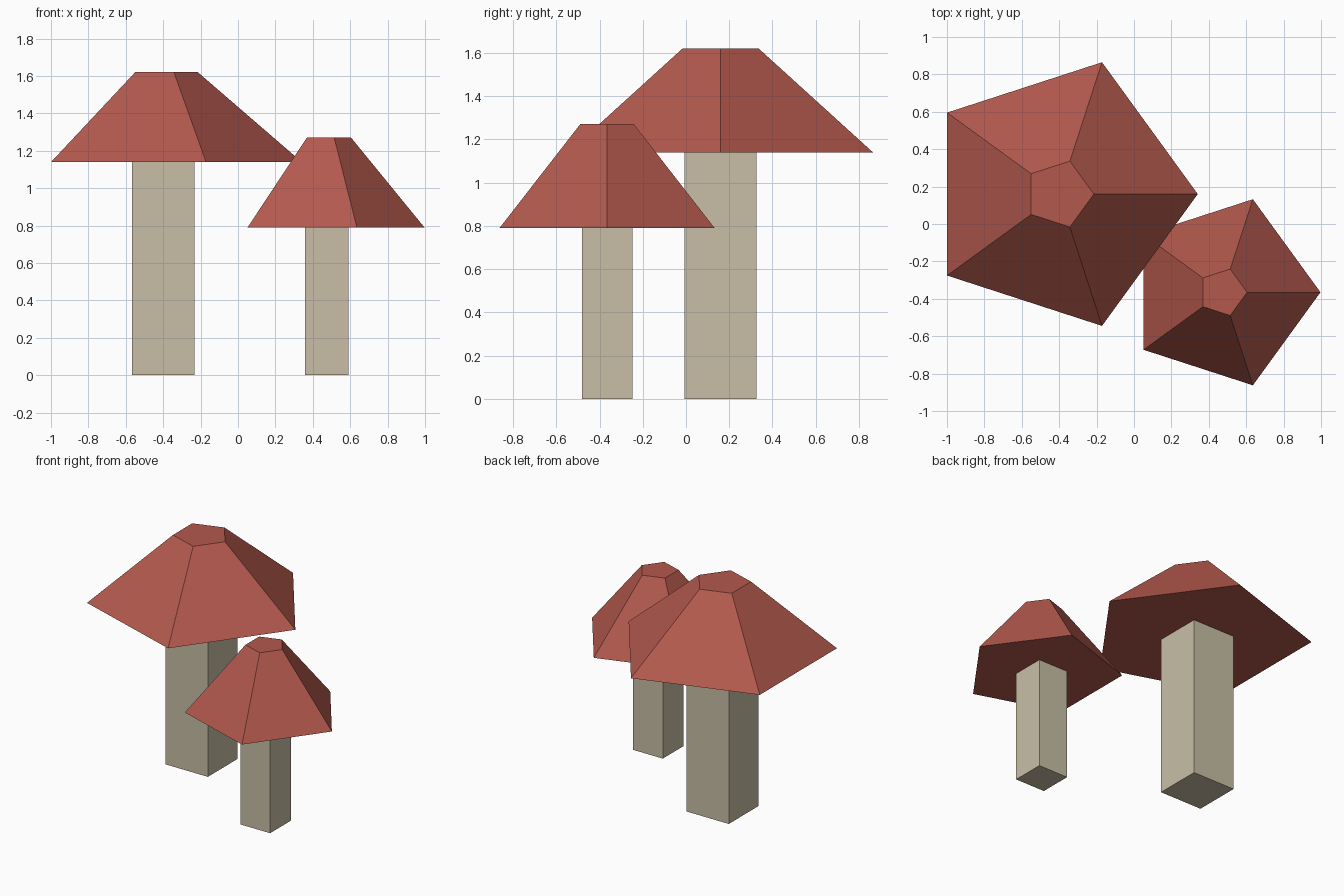
import bpy

if "Cube" in bpy.data.objects:
    bpy.data.objects.remove(bpy.data.objects["Cube"])


def material(name, color):
    m = bpy.data.materials.new(name)
    m.diffuse_color = color
    m.use_nodes = True
    m.node_tree.nodes["Principled BSDF"].inputs["Base Color"].default_value = m.diffuse_color
    return m


stem_mat = material("stem_cream", (0.58, 0.52, 0.38, 1))
cap_mat = material("cap_red", (0.45, 0.10, 0.075, 1))


def finish(name, mat):
    ob = bpy.context.object
    ob.name = name
    ob.data.materials.append(mat)
    return ob


def mushroom(prefix, x, y, width, radius, z_cap, cap_height):
    # square stem
    bpy.ops.mesh.primitive_cube_add(size=1, location=(x, y, z_cap / 2))
    stem = finish(prefix + "_stem", stem_mat)
    stem.scale = (width, width, z_cap)

    # five-sided tapered cap, one corner pointing to +x
    bpy.ops.mesh.primitive_cone_add(
        vertices=5, radius1=radius, radius2=radius / 4, depth=cap_height,
        location=(x, y, z_cap + cap_height / 2), rotation=(0, 0, -1.5707963))
    finish(prefix + "_cap", cap_mat)


mushroom("large_mushroom", -0.40, 0.16, 0.333, 0.741, 1.14, 0.48)
mushroom("small_mushroom", 0.474, -0.365, 0.234, 0.523, 0.79, 0.48)
